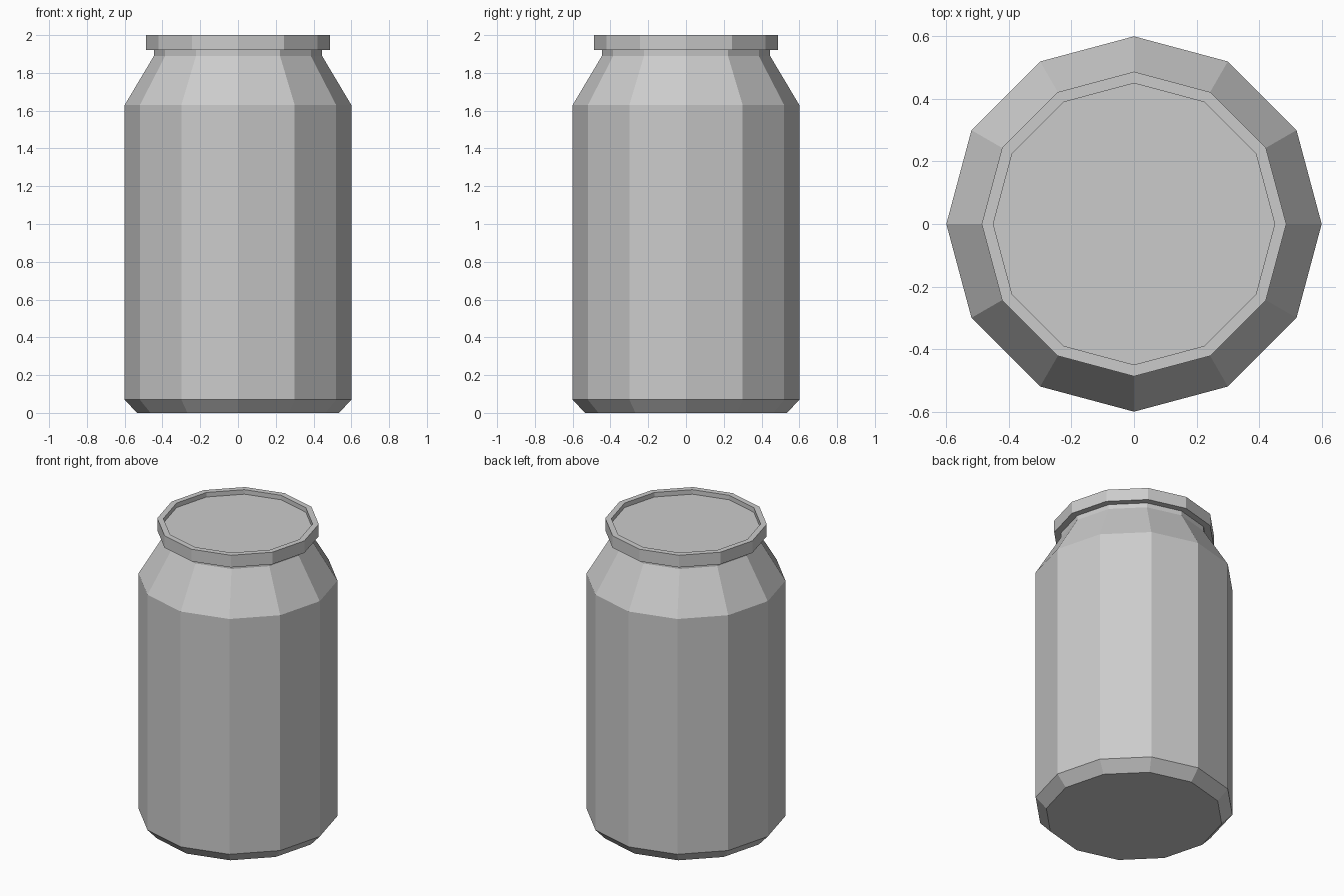
import bpy
import bmesh
from math import cos, sin, tau

SIDES = 12

cube = bpy.data.objects.get("Cube")
if cube:
    bpy.data.objects.remove(cube, do_unlink=True)

metal = bpy.data.materials.new("light grey metal")
metal.use_nodes = True
grey = (0.6, 0.6, 0.6, 1)
metal.diffuse_color = grey
metal.node_tree.nodes["Principled BSDF"].inputs["Base Color"].default_value = grey


def lathe(name, profile):
    """Turn (radius, height) points, listed bottom to top, into a capped faceted solid."""
    bm = bmesh.new()
    rings = [[bm.verts.new((r * cos(tau * i / SIDES), r * sin(tau * i / SIDES), z))
              for i in range(SIDES)] for r, z in profile]
    for low, high in zip(rings, rings[1:]):
        for i in range(SIDES):
            j = (i + 1) % SIDES
            bm.faces.new((low[i], low[j], high[j], high[i]))
    bm.faces.new(rings[0][::-1])
    bm.faces.new(rings[-1])
    mesh = bpy.data.meshes.new(name)
    bm.to_mesh(mesh)
    bm.free()
    mesh.materials.append(metal)
    obj = bpy.data.objects.new(name, mesh)
    bpy.context.collection.objects.link(obj)
    return obj


# Can body: bevelled base, straight wall, sloping shoulder and short neck
lathe("can_body", [(0.535, 0), (0.6, 0.07), (0.6, 1.63), (0.445, 1.89), (0.445, 1.925)])

# Lid: overhanging rim with a shallow recessed top
lathe("can_lid", [(0.487, 1.92), (0.487, 2), (0.45, 2), (0.45, 1.97)])
